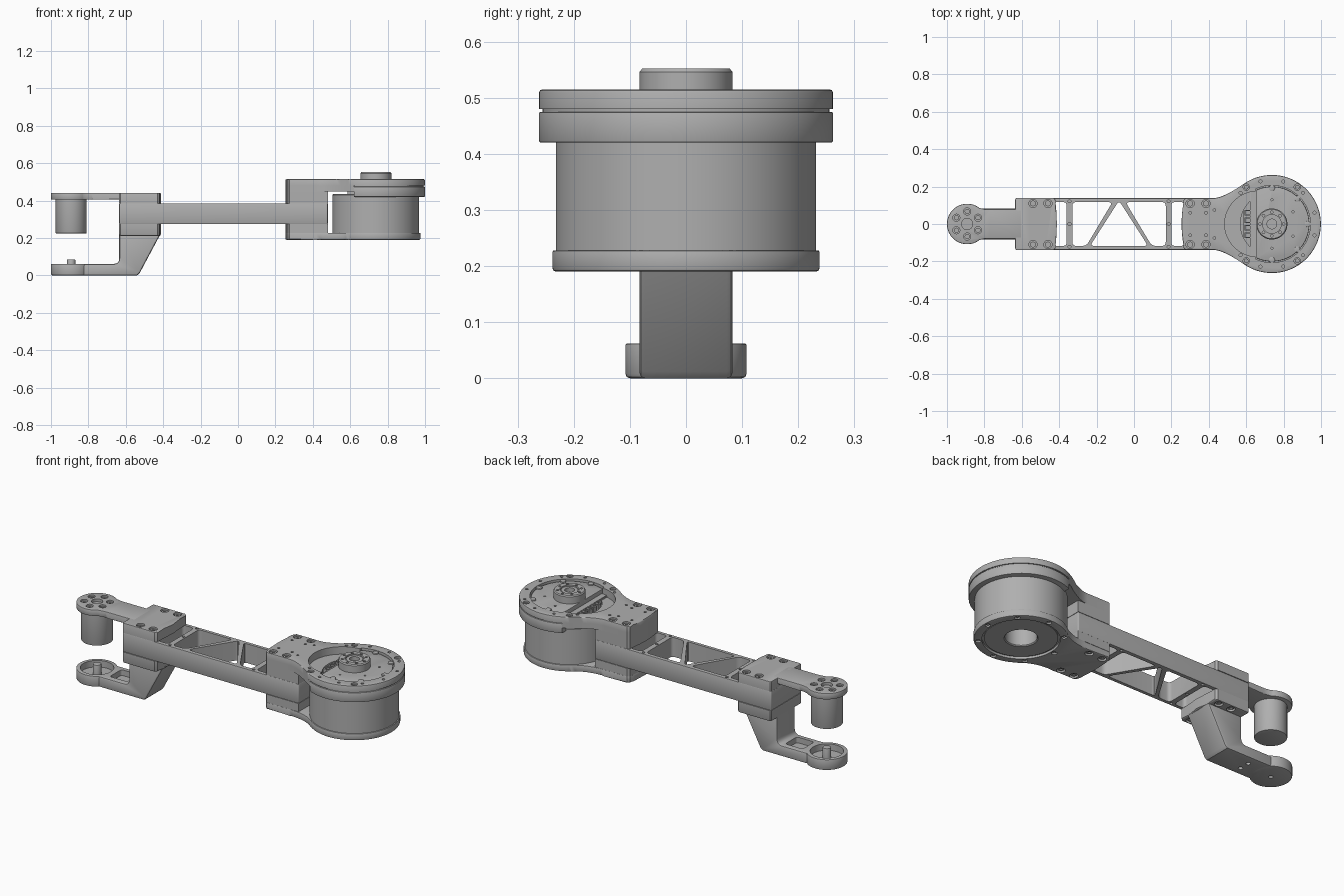
import bpy, bmesh
from math import sin, cos, tan, acos, radians, degrees, pi
from mathutils import Vector, Matrix

if "Cube" in bpy.data.objects:
    bpy.data.objects.remove(bpy.data.objects["Cube"])

metal = bpy.data.materials.new("machined grey")
metal.use_nodes = True
GREY = (0.43, 0.43, 0.43, 1)
metal.diffuse_color = GREY
metal.node_tree.nodes["Principled BSDF"].inputs["Base Color"].default_value = GREY

MOTOR, TIP = 0.737, -0.892      # x of the two joint axes


# ---------- outline helpers ----------
def arc(cx, r, a0, a1, n=64, cy=0):
    return [(cx + r * cos(radians(a0 + (a1 - a0) * i / n)),
             cy + r * sin(radians(a0 + (a1 - a0) * i / n))) for i in range(n + 1)]


def circle(cx, cy, r, n=24):
    return arc(cx, r, 0, 360, n, cy)[:-1]


def bezier(a, b, c, n=8):
    a, b, c = Vector(a), Vector(b), Vector(c)
    return [tuple(a.lerp(b, i / n).lerp(b.lerp(c, i / n), i / n)) for i in range(n + 1)]


def rounded(pts, d):
    out = []
    for i, p in enumerate(pts):
        p, q, s = Vector(p), Vector(pts[i - 1]), Vector(pts[(i + 1) % len(pts)])
        out += bezier(p + (q - p).normalized() * d, p, p + (s - p).normalized() * d, 5)
    return out


def rect(x0, x1, h, d=0.012):
    return rounded([(x0, -h), (x1, -h), (x1, h), (x0, h)], d)


def mirrored(half):
    return half + [(x, -y) for x, y in reversed(half) if y > 1e-5]


def ring(cx, r, n, size, start=0):
    return [circle(cx + r * cos(a), r * sin(a), size, 16)
            for a in (radians(start) + 2 * pi * i / n for i in range(n))]


# ---------- solid helpers ----------
def finish(name, bm):
    bmesh.ops.recalc_face_normals(bm, faces=bm.faces)
    mesh = bpy.data.meshes.new(name)
    bm.to_mesh(mesh)
    bm.free()
    mesh.materials.append(metal)
    obj = bpy.data.objects.new(name, mesh)
    bpy.context.collection.objects.link(obj)
    return obj


def prism(name, outlines, z0, z1, top=0, bottom=0):
    bm = bmesh.new()
    for pts in outlines:
        face = bm.faces.new([bm.verts.new((x, y, z0)) for x, y in pts])
        up = bmesh.ops.extrude_face_region(bm, geom=[face])["geom"]
        for v in up:
            if isinstance(v, bmesh.types.BMVert):
                v.co.z = z1
    for z, width in ((z0, bottom), (z1, top)):
        if width:
            rim = [e for e in bm.edges if all(abs(v.co.z - z) < 1e-5 for v in e.verts)]
            bmesh.ops.bevel(bm, geom=rim, offset=width, segments=2, profile=0.5, affect='EDGES')
    return finish(name, bm)


def lathe(name, profile, cx, n=96):
    bm = bmesh.new()
    verts = [bm.verts.new((cx + r, 0, z)) for r, z in profile]
    edges = [bm.edges.new(p) for p in zip(verts, verts[1:])]
    bmesh.ops.spin(bm, geom=verts + edges, cent=(cx, 0, 0), axis=(0, 0, 1), angle=2 * pi, steps=n)
    bmesh.ops.remove_doubles(bm, verts=bm.verts, dist=1e-5)
    return finish(name, bm)


def cut(obj, outlines, z0, z1):
    tool = prism("cutter", outlines, z0, z1)
    mod = obj.modifiers.new("cut", 'BOOLEAN')
    mod.operation, mod.solver, mod.object = 'DIFFERENCE', 'EXACT', tool
    bpy.context.view_layer.objects.active = obj
    bpy.ops.object.modifier_apply(modifier=mod.name)
    bpy.data.objects.remove(tool)


def screws(name, obj, spots, z, r=0.022, up=1):
    # counterbored holes with screw heads inside
    cut(obj, [circle(x, y, r) for x, y in spots], z - up * 0.018, z + up * 0.02)
    lo, hi = sorted((z - up * 0.02, z - up * 0.006))
    heads = prism(name, [circle(x, y, r * 0.72, 16) for x, y in spots], lo, hi)
    cut(heads, [circle(x, y, r * 0.35, 6) for x, y in spots], z - up * 0.013, z + up * 0.01)


def grid4(x0, x1, y):
    return [(x, s * y) for x in (x0, x1) for s in (1, -1)]


# ---------- truss arm ----------
arm = prism("truss_arm", [rect(-0.635, 0.48, 0.138, 0.008)], 0.275, 0.385, 0.004, 0.004)
left_tri = [(-0.33, 0.117), (-0.115, 0.117), (-0.255, -0.117), (-0.33, -0.117)]
mid_tri = [(-0.08, 0.125), (-0.235, -0.117), (0.075, -0.117)]
right_tri = [(-0.16 - x, y) for x, y in left_tri]
cells = [rounded(t, 0.022) for t in (left_tri, mid_tri, right_tri)]
cells += [rect(-0.43, -0.36, 0.117, 0.02), rect(0.2, 0.27, 0.117, 0.02)]
cut(arm, cells, 0.2, 0.45)
bar_holes = [circle(x, s * 0.122, 0.008, 12) for x in (-0.345, 0.185) for s in (1, -1)]
bar_holes += [circle(x, 0, 0.008, 12) for x in (-0.345, 0.185)]
cut(arm, bar_holes, 0.36, 0.42)
cut(arm, bar_holes, 0.25, 0.3)


# ---------- motor housing ----------
def housing(r, a, end):
    sx, sy = MOTOR + r * cos(radians(a)), r * sin(radians(a))
    ctrl = (sx + (sy - 0.138) * tan(radians(a)), 0.138)
    half = [(0.254, 0), (0.256, 0.05), (0.262, 0.1), (0.266, 0.128), (0.276, 0.138)]
    half += bezier((0.42, 0.138), ctrl, (sx, sy), 10) + arc(MOTOR, r, a, end, 40)[1:]
    pts = mirrored(half)
    return pts


split = degrees(acos((0.62 - MOTOR) / 0.262))
plate = prism("motor_top_plate", [housing(0.262, 125, 0)], 0.48, 0.515, top=0.006)
web = prism("motor_top_web", [housing(0.262, 125, split)], 0.45, 0.48)
for part in (plate, web):
    cut(part, [circle(0.66, 0, 0.175, 64)], 0.472, 0.56)
    cut(part, [circle(MOTOR, 0, 0.168, 64)], 0.4, 0.56)
cut(plate, [arc(MOTOR, 0.206, -115, 115)], 0.47, 0.56)
cut(plate, ring(MOTOR, 0.236, 12, 0.008, 15), 0.5, 0.53)
cut(plate, [circle(x, s * y, 0.007, 12) for x, y in ((0.3, 0.06), (0.385, 0.06), (0.43, 0.075))
            for s in (1, -1)], 0.5, 0.53)
screws("top_clamp_screws", plate, grid4(0.3, 0.385, 0.11), 0.515)
screws("top_ring_screws", plate, grid4(0.6, 0.873, 0.197), 0.515, 0.017)

clamp = [(0.254, 0), (0.256, 0.05), (0.262, 0.1), (0.266, 0.128), (0.276, 0.138), (0.48, 0.138)]
prism("upper_clamp", [mirrored(clamp)], 0.385, 0.45)
prism("lower_clamp", [mirrored(clamp)], 0.228, 0.275)
prism("motor_flange", [arc(MOTOR, 0.262, -split, split)], 0.42, 0.475, 0.003, 0.003)
prism("flange_seam", [arc(MOTOR, 0.256, -split, split)], 0.47, 0.482)

base = prism("motor_bottom_plate", [housing(0.238, 128, 0)], 0.19, 0.228, 0.003, 0.006)
cut(base, [circle(MOTOR, 0, 0.196, 96)], 0.15, 0.26)
screws("bottom_clamp_screws", base, grid4(0.3, 0.385, 0.11), 0.19, up=-1)
screws("bottom_ring_screws", base, [(MOTOR + 0.216 * cos(i * pi / 4), 0.216 * sin(i * pi / 4))
                                    for i in range(8)], 0.19, 0.014, -1)

# ---------- motor ----------
lathe("motor_body", [(0, 0.4), (0.08, 0.4), (0.08, 0.202), (0.085, 0.197), (0.185, 0.197),
                     (0.185, 0.203), (0.198, 0.203), (0.198, 0.22), (0.232, 0.22),
                     (0.232, 0.43), (0.227, 0.435), (0, 0.435)], MOTOR)
chord = degrees(acos((0.655 - MOTOR) / 0.2))
lid = prism("motor_lid", [arc(MOTOR, 0.2, -chord, chord)], 0.465, 0.506, top=0.003)
cut(lid, ring(MOTOR, 0.13, 6, 0.006, 30), 0.495, 0.52)
prism("lid_screws", [c for c in ring(MOTOR, 0.192, 8, 0.016) if c[0][0] > 0.68], 0.5, 0.513, 0.002)
cap = lathe("output_hub", [(0, 0.525), (0.026, 0.525), (0.026, 0.548), (0.044, 0.548), (0.044, 0.54),
                           (0.05, 0.54), (0.05, 0.552), (0.078, 0.552), (0.083, 0.546),
                           (0.083, 0.49), (0, 0.49)], MOTOR)
cut(cap, ring(MOTOR, 0.063, 8, 0.007), 0.54, 0.57)

# connectors in the open pocket
prism("circuit_board", [rect(0.585, 0.655, 0.12, 0.01)], 0.43, 0.452)
for i in range(4):
    y = -0.06 + 0.04 * i
    plug = prism("connector", [[(0.59, y - 0.015), (0.635, y - 0.015), (0.635, y + 0.015),
                                (0.59, y + 0.015)]], 0.45, 0.482)
    cut(plug, [[(0.597, y - 0.009), (0.628, y - 0.009), (0.628, y + 0.009), (0.597, y + 0.009)]],
        0.465, 0.5)


# ---------- upper fork ----------
def fork_outline(x_end):
    half = arc(TIP, 0.108, 180, 52, 32) + bezier((-0.8, 0.08), (-0.79, 0.078), (-0.77, 0.078), 3)
    return mirrored(half + [(x_end, 0.078)])


block = [(-0.635, 0.132), (-0.629, 0.14), (-0.43, 0.14), (-0.42, 0.13), (-0.416, 0.07), (-0.412, 0)]
upper = prism("upper_fork_plate", [fork_outline(-0.6)], 0.405, 0.441, 0.005, 0.005)
cut(upper, [circle(TIP, 0, 0.03)], 0.425, 0.46)
screws("joint_screws", upper, [(TIP + 0.067 * cos(a), 0.067 * sin(a))
                               for a in (pi / 6 + i * pi / 3 for i in range(6))], 0.441, 0.019)
upper_block = prism("upper_fork_block", [mirrored(block)], 0.385, 0.441, 0.005)
screws("upper_fork_screws", upper_block, grid4(-0.54, -0.46, 0.11), 0.441)
prism("joint_cylinder", [circle(TIP, 0, 0.083, 64)], 0.225, 0.41, 0, 0.003)

# ---------- lower fork ----------
lower_block = prism("lower_fork_block", [mirrored(block)], 0.212, 0.275, 0, 0.008)
screws("lower_fork_screws", lower_block, grid4(-0.54, -0.46, 0.11), 0.212, up=-1)

side = [(-0.635, 0.22), (-0.415, 0.22), (-0.526, 0.012), (-0.54, 0.0), (-0.84, 0.0),
        (-0.84, 0.062)] + bezier((-0.665, 0.062), (-0.635, 0.062), (-0.635, 0.092), 5)
leg = prism("lower_fork_leg", [side], -0.083, 0.083, 0.01, 0.01)
leg.data.transform(Matrix.Rotation(pi / 2, 4, 'X'))
foot = prism("lower_fork_foot", [circle(TIP, 0, 0.108, 64)], 0, 0.062, 0.003, 0.008)
for part in (leg, foot):
    cut(part, [circle(TIP, 0, 0.087, 48)], 0.025, 0.1)
cut(leg, [rect(-0.775, -0.665, 0.052, 0.015)], 0.03, 0.1)
cut(leg, [circle(-0.72, s * 0.03, 0.012, 16) for s in (1, -1)], -0.05, 0.02)
cut(foot, [circle(TIP, 0, 0.012, 16)], -0.05, 0.02)
prism("joint_pin", [circle(TIP, 0, 0.022)], 0.02, 0.085, 0.003)

# ---------- shading ----------
for obj in bpy.context.collection.objects:
    obj.select_set(obj.type == 'MESH')
bpy.ops.object.shade_smooth_by_angle(angle=radians(30))
